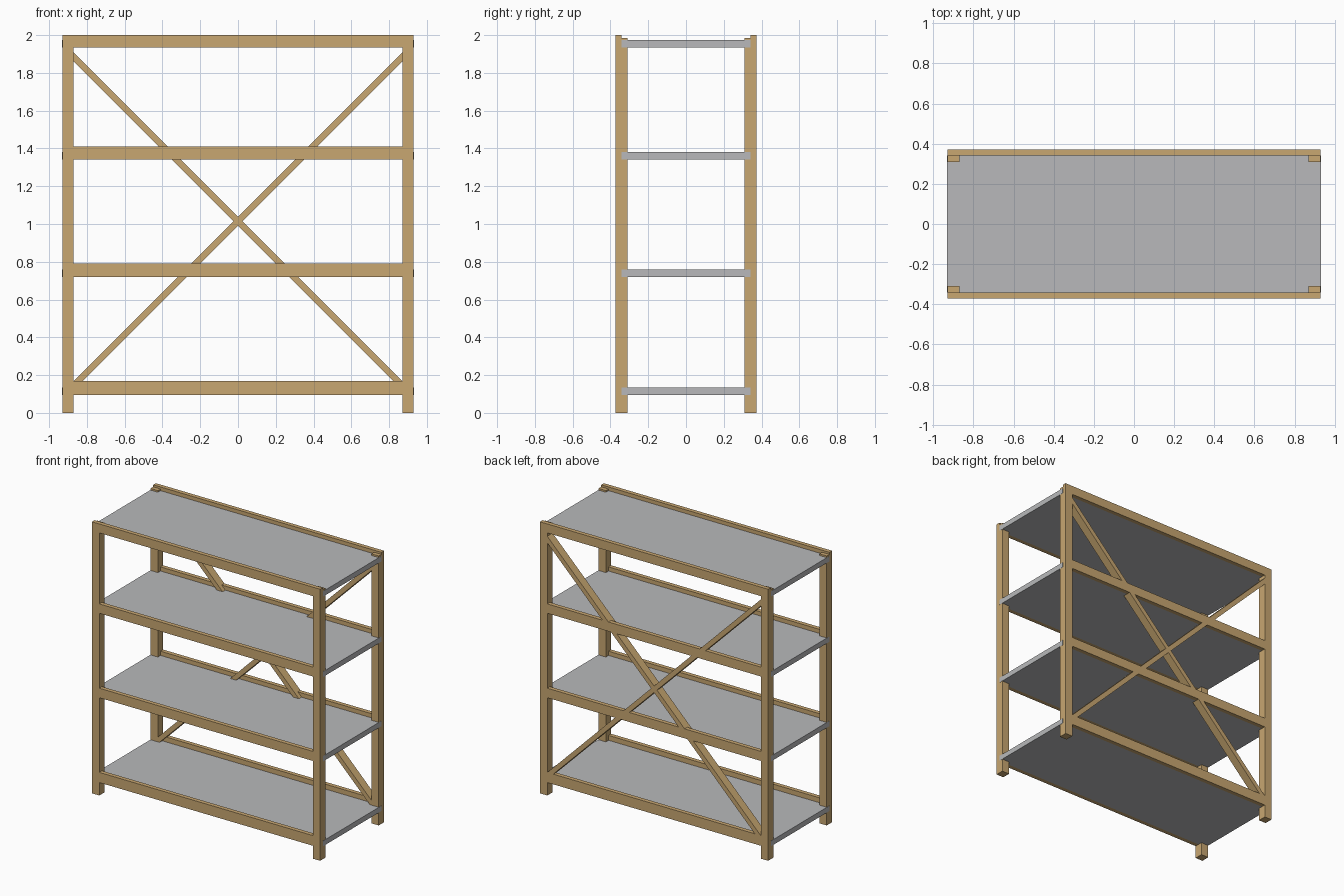
import bpy, bmesh
from mathutils import Vector

if "Cube" in bpy.data.objects:
    bpy.data.objects.remove(bpy.data.objects["Cube"], do_unlink=True)


def make_material(name, rgb):
    mat = bpy.data.materials.new(name)
    mat.use_nodes = True
    mat.diffuse_color = (*rgb, 1)
    mat.node_tree.nodes["Principled BSDF"].inputs["Base Color"].default_value = (*rgb, 1)
    return mat


wood = make_material("tan_wood", (0.578, 0.385, 0.165))
grey = make_material("grey_shelf", (0.48, 0.485, 0.495))


def prism(name, outline, offset, mat):
    """Extrude a flat outline along an offset vector."""
    bm = bmesh.new()
    face = bm.faces.new([bm.verts.new(p) for p in outline])
    new = bmesh.ops.extrude_face_region(bm, geom=[face], use_keep_orig=True)["geom"]
    verts = [g for g in new if isinstance(g, bmesh.types.BMVert)]
    bmesh.ops.translate(bm, verts=verts, vec=Vector(offset))
    bmesh.ops.recalc_face_normals(bm, faces=bm.faces)
    mesh = bpy.data.meshes.new(name)
    bm.to_mesh(mesh)
    bm.free()
    mesh.materials.append(mat)
    obj = bpy.data.objects.new(name, mesh)
    bpy.context.collection.objects.link(obj)
    return obj


def box(name, x, y, z, mat):
    outline = [(x[0], y[0], z[0]), (x[1], y[0], z[0]), (x[1], y[1], z[0]), (x[0], y[1], z[0])]
    return prism(name, outline, (0, 0, z[1] - z[0]), mat)


X_OUT, X_IN = 0.93, 0.87
Y_OUT, Y_MID, Y_IN = 0.372, 0.341, 0.31
TOP_RAIL, POST_TOP, HEIGHT = 1.934, 1.985, 2.0
LEVELS = [("bottom", 0.095, 0.17), ("lower", 0.72, 0.79),
          ("upper", 1.342, 1.411), ("top", TOP_RAIL, HEIGHT)]
sides = (("front", -1), ("back", 1))

# Corner posts, notched at the top to carry the full-length top rail
for depth, sy in sides:
    for hand, sx in (("right", -1), ("left", 1)):
        profile = [(Y_OUT, 0), (Y_OUT, TOP_RAIL), (Y_MID, TOP_RAIL),
                   (Y_MID, POST_TOP), (Y_IN, POST_TOP), (Y_IN, 0)]
        prism(f"{depth}_{hand}_post", [(sx * X_IN, sy * y, z) for y, z in profile],
              (sx * (X_OUT - X_IN), 0, 0), wood)

# Shelves and the long rails that hold them
for level, low, high in LEVELS:
    box(f"{level}_shelf", (-X_OUT - 0.001, X_OUT + 0.001), (-Y_MID, Y_MID), (low, low + 0.039), grey)
    reach = X_OUT if level == "top" else X_IN
    for depth, sy in sides:
        box(f"{depth}_{level}_rail", (-reach, reach), sorted((sy * Y_MID, sy * Y_OUT)),
            (low, high), wood)

# Crossed braces between the back posts
MIDDLE, HALF = 1.015, 0.024
for name, slope in (("rising_brace", 1), ("falling_brace", -1)):
    outline = [(x, Y_IN, MIDDLE + slope * x + dz)
               for x, dz in ((-X_IN, -HALF), (X_IN, -HALF), (X_IN, HALF), (-X_IN, HALF))]
    prism(name, outline, (0, Y_OUT - Y_IN, 0), wood)
